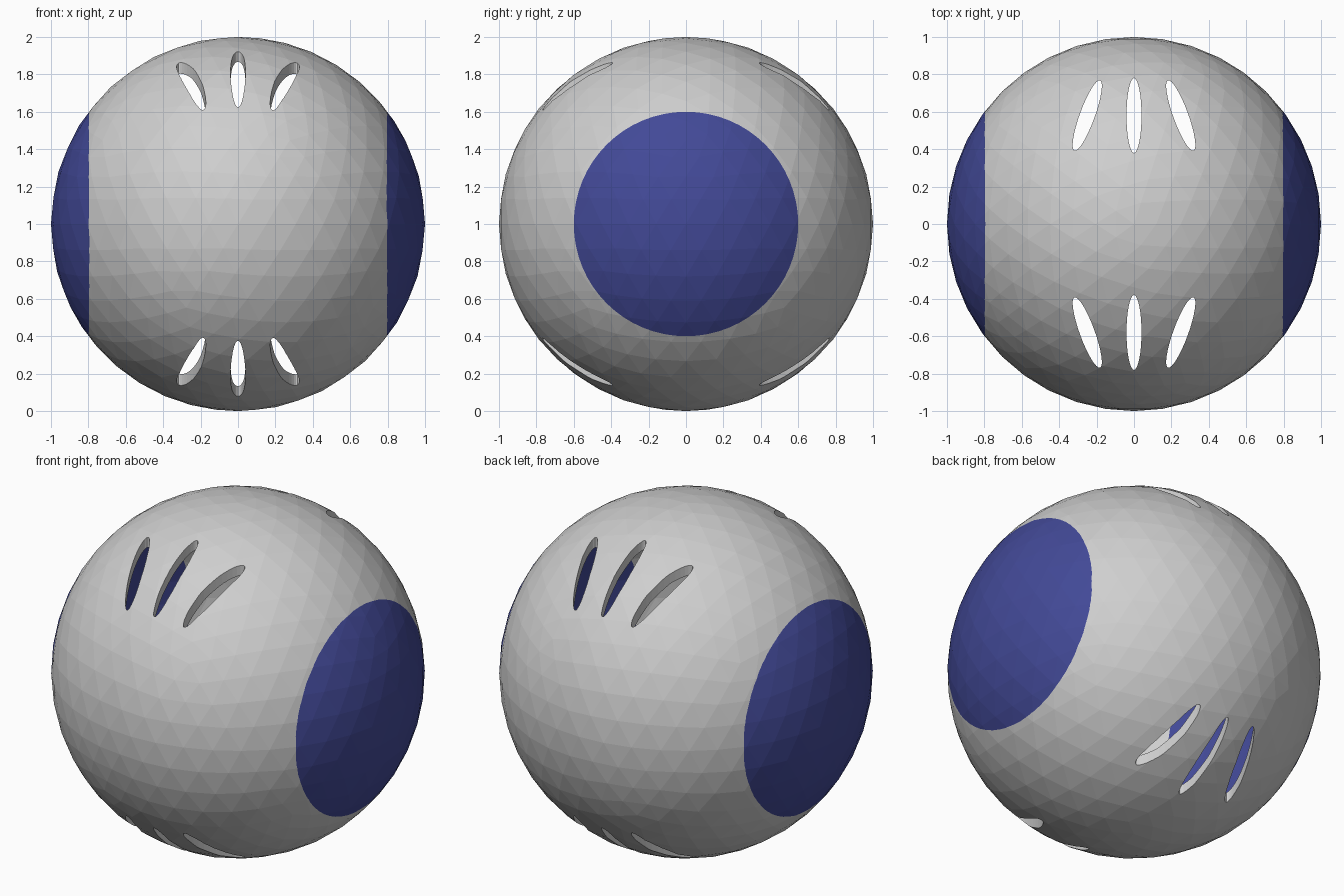
import bpy, bmesh, math
from mathutils import Matrix, Vector

if "Cube" in bpy.data.objects:
    bpy.data.objects.remove(bpy.data.objects["Cube"])

CENTRE = Vector((0, 0, 1))


def material(name, rgb):
    m = bpy.data.materials.new(name)
    m.diffuse_color = (*rgb, 1)
    m.use_nodes = True
    m.node_tree.nodes["Principled BSDF"].inputs["Base Color"].default_value = m.diffuse_color
    return m


def new_object(name, bm):
    me = bpy.data.meshes.new(name)
    bm.to_mesh(me)
    bm.free()
    ob = bpy.data.objects.new(name, me)
    bpy.context.collection.objects.link(ob)
    return ob


def ball(name, radius):
    bm = bmesh.new()
    bmesh.ops.create_icosphere(bm, subdivisions=4, radius=radius,
                               matrix=Matrix.Translation(CENTRE))
    return new_object(name, bm)


def cylinders(name, matrices, segments):
    """One cutter mesh made of several unit cylinders (radius 1, height 1)."""
    bm = bmesh.new()
    for m in matrices:
        bmesh.ops.create_cone(bm, cap_ends=True, segments=segments,
                              radius1=1, radius2=1, depth=1, matrix=m)
    ob = new_object(name, bm)
    ob.hide_render = True
    return ob


def cut(ob, cutter, operation='DIFFERENCE'):
    mod = ob.modifiers.new("cut", 'BOOLEAN')
    mod.operation = operation
    mod.solver = 'EXACT'
    mod.object = cutter
    bpy.context.view_layer.update()
    dg = bpy.context.evaluated_depsgraph_get()
    me = bpy.data.meshes.new_from_object(ob.evaluated_get(dg))
    ob.modifiers.clear()
    ob.data = me


grey = material("light grey", (0.62, 0.62, 0.62))
blue = material("deep blue", (0.055, 0.067, 0.31))

# Hollow ball
body = ball("ball_shell", 1.0)
inner = ball("hollow_cutter", 0.95)
inner.hide_render = True
cut(body, inner)

# Vertical lens-shaped slots, three at the front and three at the back
slots = []
for side in (-1, 1):
    for i in (-1, 0, 1):
        slots.append(Matrix.Translation((0.25 * i, 0.58 * side, 1))
                     @ Matrix.Rotation(math.radians(20 * i * side), 4, 'Z')
                     @ Matrix.Diagonal((0.04, 0.2, 3, 1)))
slot_cutter = cylinders("slot_cutter", slots, 32)
cut(body, slot_cutter)

# Round blue end caps cut out of the shell on both sides
plugs = [Matrix.Translation((s, 0, 1)) @ Matrix.Rotation(math.pi / 2, 4, 'Y')
         @ Matrix.Diagonal((0.6, 0.6, 0.8, 1)) for s in (-1, 1)]
plug_cutter = cylinders("cap_cutter", plugs, 64)
caps = new_object("end_caps", bmesh.new())
caps.data = body.data.copy()
cut(caps, plug_cutter, 'INTERSECT')
cut(body, plug_cutter)

for ob, mat in ((body, grey), (caps, blue)):
    ob.data.materials.clear()
    ob.data.materials.append(mat)
    for p in ob.data.polygons:
        p.material_index = 0
        p.use_smooth = False

for c in (inner, slot_cutter, plug_cutter):
    bpy.data.objects.remove(c)
